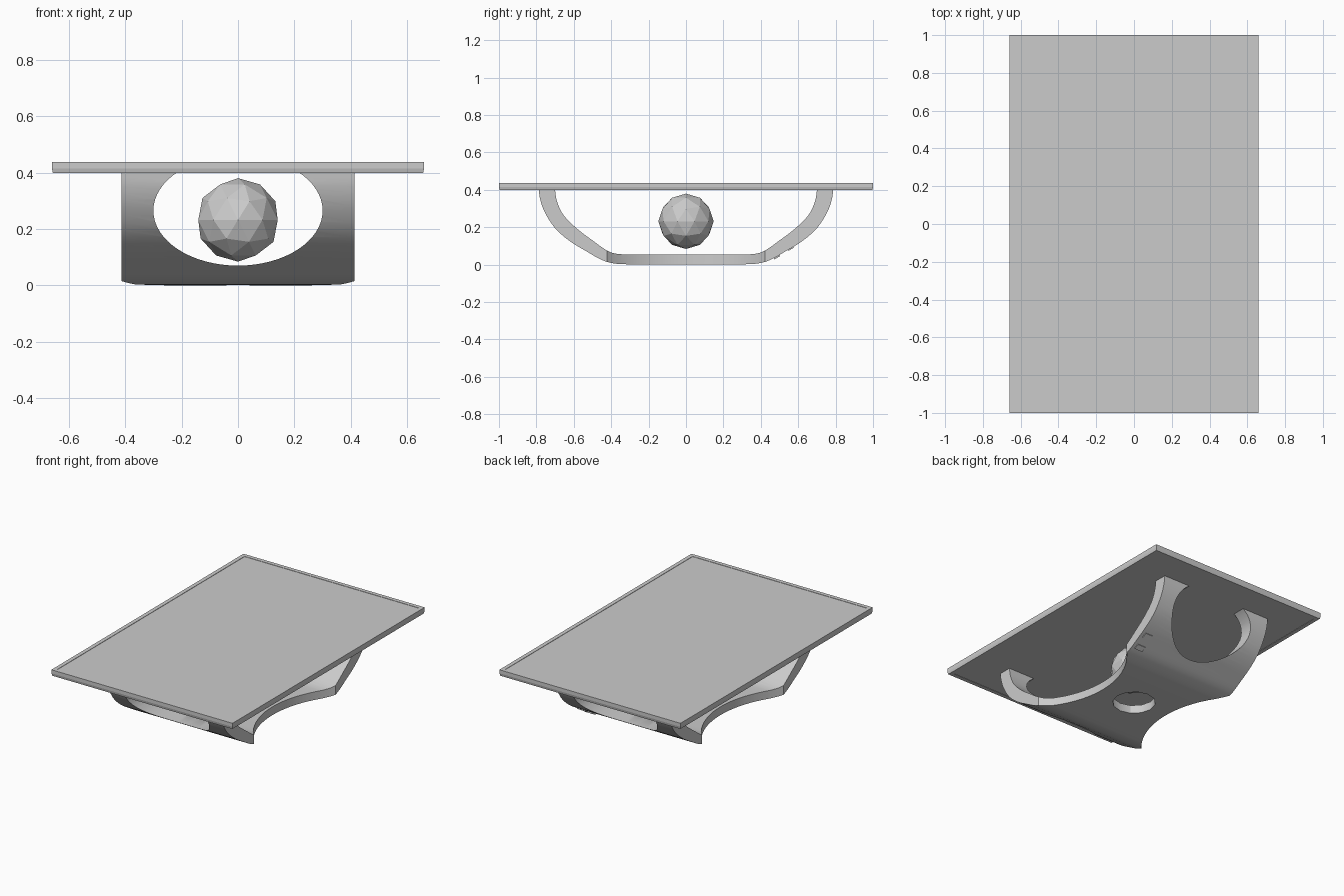
import bpy, bmesh, math
from mathutils import Vector, Matrix

if "Cube" in bpy.data.objects:
    bpy.data.objects.remove(bpy.data.objects["Cube"])


def make_object(name, bm):
    bmesh.ops.recalc_face_normals(bm, faces=bm.faces)
    me = bpy.data.meshes.new(name)
    bm.to_mesh(me)
    bm.free()
    ob = bpy.data.objects.new(name, me)
    bpy.context.collection.objects.link(ob)
    return ob


def smooth_path(pts, steps=3):
    # Catmull-Rom through the points
    p = [Vector(q) for q in pts]
    p = [2 * p[0] - p[1]] + p + [2 * p[-1] - p[-2]]
    out = []
    for i in range(1, len(p) - 2):
        a, b, c, d = p[i - 1:i + 3]
        for k in range(steps):
            t = k / steps
            out.append(0.5 * (2 * b + (c - a) * t + (2 * a - 5 * b + 4 * c - d) * t * t
                              + (3 * b - a - 3 * c + d) * t ** 3))
    return out + [p[-2]]


def mirrored(half):
    return [(-y, z) for y, z in reversed(half[1:])] + half


def cylinder(name, sides, depth, matrix):
    bm = bmesh.new()
    bmesh.ops.create_cone(bm, cap_ends=True, segments=sides, radius1=1, radius2=1,
                          depth=depth, matrix=matrix)
    ob = make_object(name, bm)
    ob.hide_render = True
    return ob


def cut(target, cutter):
    m = target.modifiers.new("cut", 'BOOLEAN')
    m.operation, m.solver, m.object = 'DIFFERENCE', 'EXACT', cutter
    bpy.context.view_layer.objects.active = target
    bpy.ops.object.modifier_apply(modifier=m.name)
    bpy.data.objects.remove(cutter)


# Curved base: dish profile extruded across x
outer = [(0, 0), (.3, .002), (.38, .006), (.45, .025), (.53, .07), (.62, .125),
         (.70, .195), (.755, .28), (.78, .35), (.787, .4)]
inner = [(0, .055), (.3, .055), (.38, .06), (.43, .08), (.5, .13), (.58, .19),
         (.655, .265), (.69, .34), (.70, .4)]
loop = smooth_path(mirrored(outer)) + smooth_path(mirrored(inner))[::-1]
bm = bmesh.new()
face = bm.faces.new([bm.verts.new((-.413, p.x, p.y)) for p in loop])
ext = bmesh.ops.extrude_face_region(bm, geom=[face])
bmesh.ops.translate(bm, vec=(.826, 0, 0),
                    verts=[g for g in ext["geom"] if isinstance(g, bmesh.types.BMVert)])
base = make_object("curved_base", bm)

# Oval openings in both ends, scooped sides, hole in the floor
cut(base, cylinder("oval_cutter", 64, 3,
                   Matrix.Translation((0, 0, .265)) @ Matrix.Diagonal((.3, 1, .195, 1))
                   @ Matrix.Rotation(math.pi / 2, 4, 'X')))
for s in (-1, 1):
    cut(base, cylinder("side_cutter", 96, .9,
                       Matrix.Translation((s * .88, 0, .2)) @ Matrix.Diagonal((.63, .63, 1, 1))))
cut(base, cylinder("floor_cutter", 12, .4, Matrix.Diagonal((.132, .132, 1, 1))))

bpy.ops.object.select_all(action='DESELECT')
base.select_set(True)
bpy.context.view_layer.objects.active = base
bpy.ops.object.shade_smooth_by_angle(angle=math.radians(30))

# Small foot plates on the outside of the back slope
for i, (y, z) in enumerate(((.485, .042), (.56, .088))):
    bm = bmesh.new()
    bmesh.ops.create_cube(bm, size=1, matrix=Matrix.Translation((.36, y, z))
                          @ Matrix.Rotation(math.radians(31), 4, 'X')
                          @ Matrix.Diagonal((.06, .035, .012, 1)))
    make_object(f"small_plate_{i + 1}", bm)

# Low-poly ball in the middle
bm = bmesh.new()
bmesh.ops.create_icosphere(bm, subdivisions=2, radius=.148,
                           matrix=Matrix.Translation((0, 0, .232)))
make_object("ball", bm)

# Table top: slab with a slightly tapered lower edge and an inset panel on both faces
bm = bmesh.new()
rings = []
for inset, z in ((.004, .398), (0, .415), (0, .438)):
    x, y = .66 - inset, 1 - inset
    rings.append([bm.verts.new((sx * x, sy * y, z))
                  for sx, sy in ((-1, -1), (1, -1), (1, 1), (-1, 1))])
for a, b in zip(rings, rings[1:]):
    for i in range(4):
        j = (i + 1) % 4
        bm.faces.new((a[i], a[j], b[j], b[i]))
caps = [bm.faces.new(rings[0][::-1]), bm.faces.new(rings[-1])]
bmesh.ops.recalc_face_normals(bm, faces=bm.faces)
bmesh.ops.inset_individual(bm, faces=caps, thickness=.037)
bmesh.ops.inset_individual(bm, faces=caps, thickness=.0005, depth=-.002)
make_object("table_top", bm)
